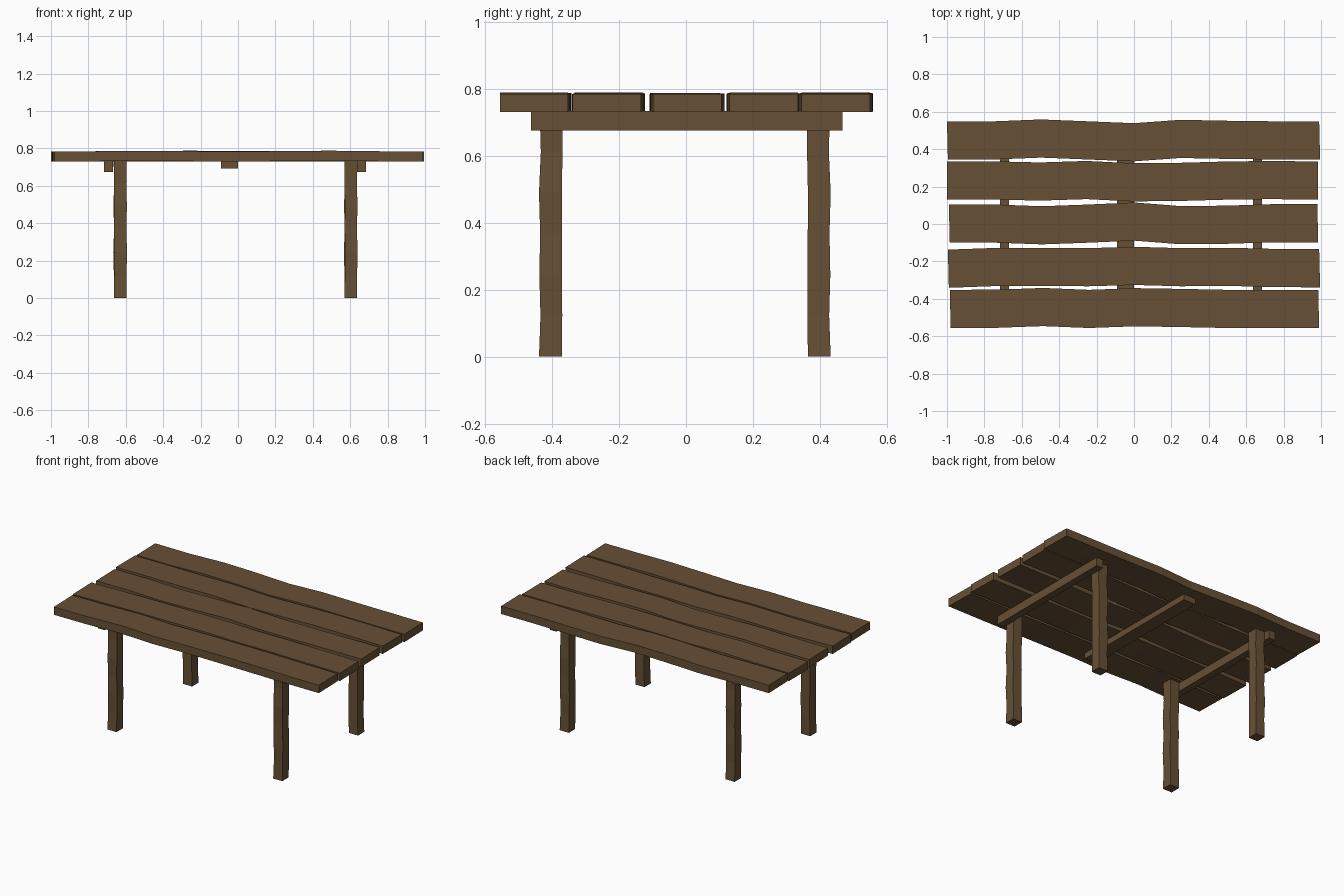
import bpy, bmesh

if "Cube" in bpy.data.objects:
    bpy.data.objects.remove(bpy.data.objects["Cube"])

wood = bpy.data.materials.new("brown wood")
wood.diffuse_color = (0.135, 0.08, 0.036, 1)
wood.use_nodes = True
wood.node_tree.nodes["Principled BSDF"].inputs["Base Color"].default_value = wood.diffuse_color


def loft(name, rings):
    """Closed solid through a row of four-cornered sections."""
    bm = bmesh.new()
    rows = [[bm.verts.new(p) for p in r] for r in rings]
    for a, b in zip(rows, rows[1:]):
        for i in range(4):
            j = (i + 1) % 4
            bm.faces.new((a[i], a[j], b[j], b[i]))
    bm.faces.new(rows[0][::-1])
    bm.faces.new(rows[-1])
    bmesh.ops.recalc_face_normals(bm, faces=bm.faces)
    me = bpy.data.meshes.new(name)
    bm.to_mesh(me)
    bm.free()
    me.materials.append(wood)
    ob = bpy.data.objects.new(name, me)
    bpy.context.collection.objects.link(ob)
    return ob


def rect_x(x, y0, y1, z0, z1, skew=0):
    return [(x, y0, z0), (x + skew, y1, z0), (x + skew, y1, z1), (x, y0, z1)]


# wavy top planks: x start, x end, y centre, sideways drift in mm, end skew
planks = [
    (-0.98, 0.99, -0.454, (0, 1, 10, 0, 9, 5, 0, 0, 0), -0.005),
    (-0.99, 0.995, -0.237, (-2, 7, 8, 6, 13, 6, 8, 2, 0), -0.005),
    (-0.985, 0.985, 0.002, (0, 0, -9, 0, 11, -8, -6, 2, 2), -0.005),
    (-1.0, 0.985, 0.231, (2, 2, -4, 4, -8, -6, 1, 4, 1), 0.0),
    (-0.995, 0.995, 0.447, (0, 0, 10, 0, -10, 8, 3, 0, 0), -0.005),
]
lift = (0, 1, 3, 1, -1, 2, 4, 1, 0)
for n, (xa, xb, yc, drift, skew) in enumerate(planks):
    rings = []
    for i, d in enumerate(drift):
        x = xa + (xb - xa) * i / 8
        y = yc + d / 1000
        dz = lift[(i + 3 * n) % 9] / 1000 if 0 < i < 8 else 0
        rings.append(rect_x(x, y - 0.102, y + 0.102, 0.731 + dz / 2, 0.784 + dz,
                            skew if i in (0, 8) else 0))
    loft(f"top_plank_{n + 1}", rings)

# cross beams under the top
for name, x0, x1, z0 in (("left_beam", -0.717, -0.668, 0.675),
                         ("middle_beam", -0.09, 0.0, 0.692),
                         ("right_beam", 0.637, 0.685, 0.675)):
    loft(name, [rect_x(x, -0.463, 0.467, z0, 0.734) for x in (x0, x1)])

# slightly crooked square legs, drift in mm per level
dx = (0, 1, 3, 0, 2, 0, 1)
dy = (0, 3, 1, 2, 0, 4, 2)
for name, cx, cy, s in (("front_left_leg", -0.63, -0.405, 1),
                        ("front_right_leg", 0.603, -0.405, 1),
                        ("back_left_leg", -0.63, 0.398, -1),
                        ("back_right_leg", 0.603, 0.398, -1)):
    rings = []
    for i in range(7):
        x, y, z = cx + s * dx[i] / 1000, cy + s * dy[i] / 1000, 0.734 * i / 6
        r = 0.034 if i % 2 == 0 else 0.0325
        rings.append([(x - r, y - r, z), (x + r, y - r, z),
                      (x + r, y + r, z), (x - r, y + r, z)])
    loft(name, rings)
